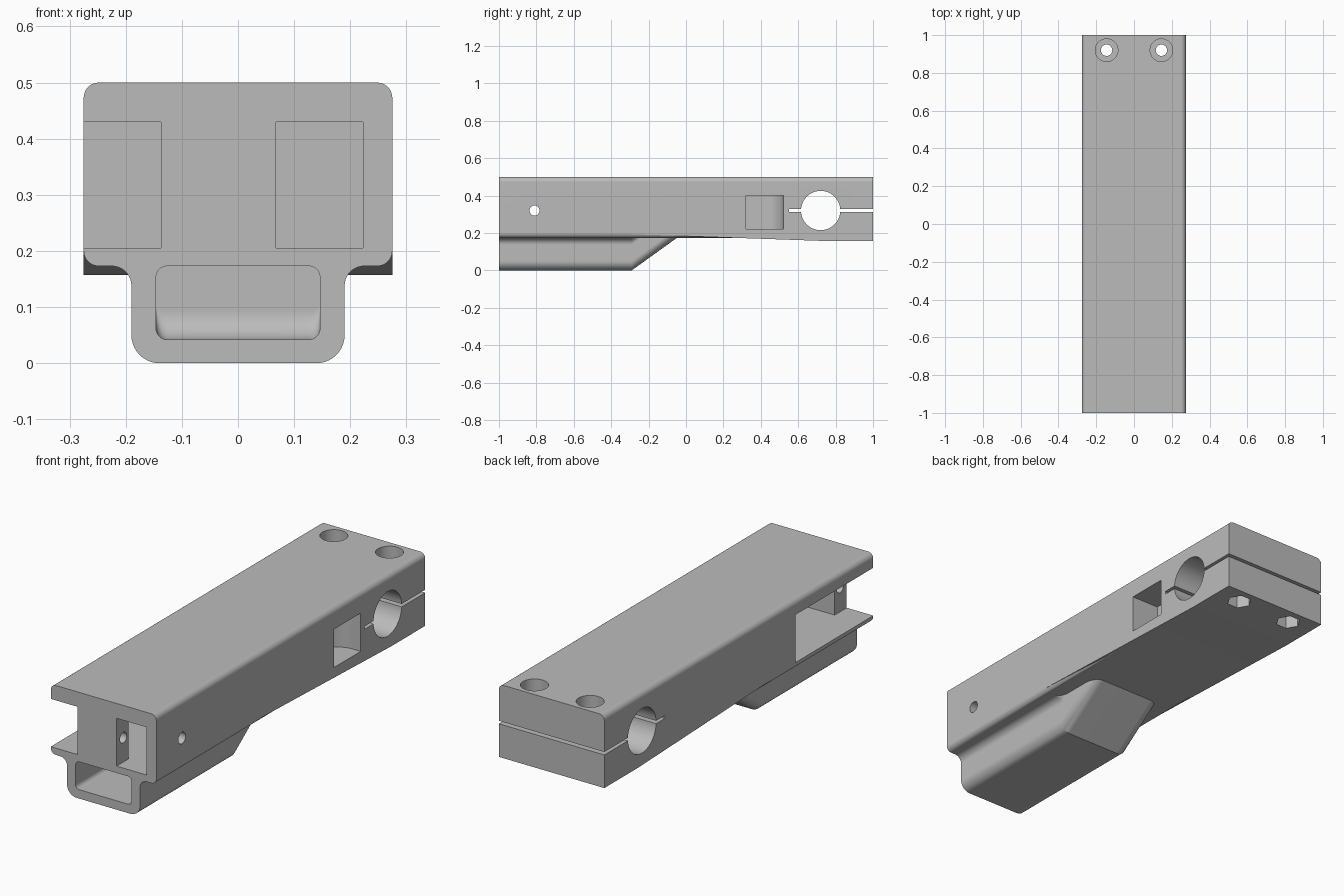
import bpy, bmesh
from math import sin, cos, pi, radians

if "Cube" in bpy.data.objects:
    bpy.data.objects.remove(bpy.data.objects["Cube"], do_unlink=True)

grey = bpy.data.materials.new("plain_grey")
grey.use_nodes = True
colour = (0.5, 0.5, 0.5, 1)
grey.diffuse_color = colour
grey.node_tree.nodes["Principled BSDF"].inputs["Base Color"].default_value = colour


def loft(name, rings):
    """Closed solid through rings of equal point count."""
    bm = bmesh.new()
    loops = [[bm.verts.new(p) for p in ring] for ring in rings]
    n = len(loops[0])
    for a, b in zip(loops, loops[1:]):
        for i in range(n):
            j = (i + 1) % n
            bm.faces.new((a[i], a[j], b[j], b[i]))
    bm.faces.new(loops[0])
    bm.faces.new(loops[-1])
    bmesh.ops.recalc_face_normals(bm, faces=bm.faces)
    mesh = bpy.data.meshes.new(name)
    bm.to_mesh(mesh)
    bm.free()
    mesh.materials.append(grey)
    obj = bpy.data.objects.new(name, mesh)
    bpy.context.collection.objects.link(obj)
    return obj


def prism(name, outline, axis, lo, hi):
    """Extrude a 2D outline along an axis."""
    place = {"x": lambda a, b, t: (t, a, b),
             "y": lambda a, b, t: (a, t, b),
             "z": lambda a, b, t: (a, b, t)}[axis]
    return loft(name, [[place(a, b, t) for a, b in outline] for t in (lo, hi)])


def arc(cx, cy, r, start, end, steps=10):
    angles = [radians(start + (end - start) * i / steps) for i in range(steps + 1)]
    return [(cx + r * cos(a), cy + r * sin(a)) for a in angles]


def rounded(x0, x1, z0, z1, r):
    return (arc(x1 - r, z1 - r, r, 0, 90) + arc(x0 + r, z1 - r, r, 90, 180)
            + arc(x0 + r, z0 + r, r, 180, 270) + arc(x1 - r, z0 + r, r, 270, 360))


def rect(a0, a1, b0, b1):
    return [(a0, b0), (a1, b0), (a1, b1), (a0, b1)]


def circle(a, b, r, sides=48):
    return [(a + r * cos(2 * pi * i / sides), b + r * sin(2 * pi * i / sides))
            for i in range(sides)]


def combine(target, tool, operation):
    mod = target.modifiers.new(operation, "BOOLEAN")
    mod.operation = operation
    mod.solver = "EXACT"
    mod.object = tool
    bpy.context.view_layer.objects.active = target
    bpy.ops.object.modifier_apply(modifier=mod.name)
    bpy.data.objects.remove(tool, do_unlink=True)


# Main bar with rounded long edges
W = 0.275
body = prism("arm_body", rounded(-W, W, 0.173, 0.5, 0.027), "y", -1, 1)

# Square-edged underside that deepens towards the clamp end
underside = [(-0.3, 0.1935), (0.75, 0.157), (1, 0.157), (1, 0.3), (-0.3, 0.3)]
combine(body, prism("underside", underside, "x", -W, W), "UNION")

# Lower tray: filleted outline swept back, then up the slope
half = arc(0.14, 0.05, 0.05, -90, 0) + arc(0.225, 0.138, 0.035, 180, 90) + [(0.225, 0.19)]
outline = half + [(-x, z) for x, z in reversed(half)]
tray = loft("tray", [[(x, y, z + up) for x, z in outline]
                     for y, up in ((-1, 0), (-0.29, 0), (-0.04, 0.18))])
combine(body, tray, "UNION")

# Tray pocket with a coved far end
hollow = rounded(-0.146, 0.146, 0.042, 0.173, 0.02)
cove = [(-1.1, 0)] + [(y, 0.05 + s) for y, s in arc(-0.3, 0, 0.05, -90, 0, 8)]
rings = [[(x, y, 0.173 - (0.173 - z) * (1 - lift / 0.131)) for x, z in hollow]
         for y, lift in cove]
cuts = [loft("tray_pocket", rings)]

# Front cavity around the anchor post, open to one side
cuts += [
    prism("cavity", rect(-0.4, 0.223, 0.205, 0.43), "y", -0.91, -0.42),
    prism("open_slot", rect(-0.4, -0.137, 0.205, 0.43), "y", -1.1, -0.8),
    prism("front_opening", rect(0.068, 0.223, 0.205, 0.43), "y", -1.1, -0.8),
    prism("wall_hole", circle(-0.81, 0.32, 0.027), "x", 0.2, 0.4),
    prism("post_hole", circle(-0.95, 0.32, 0.025), "x", -0.2, 0.1),
]

# Side window with a curved inner corner
window = [(0.4, 0.32), (0.4, 0.52)] + arc(0.23, 0.42, 0.1, 90, 180) + [(0.13, 0.32)]
cuts.append(prism("side_window", window, "z", 0.22, 0.4))

# Clamp bore and its split
cuts += [
    prism("clamp_bore", circle(0.72, 0.32, 0.105, 64), "x", -0.4, 0.4),
    prism("clamp_split", rect(0.55, 1.1, 0.313, 0.327), "x", -0.4, 0.4),
]

# Clamp bolts: counterbore above, hexagonal nut recess below
for x in (-0.145, 0.145):
    cuts += [
        prism("bolt_hole", circle(x, 0.92, 0.03, 32), "z", 0.1, 0.6),
        prism("bolt_head_recess", circle(x, 0.92, 0.06), "z", 0.4, 0.6),
        prism("nut_recess", circle(x, 0.92, 0.056, 6), "z", 0.1, 0.22),
    ]
for cutter in cuts:
    combine(body, cutter, "DIFFERENCE")

# Smooth rounded surfaces, crisp corners
bpy.ops.object.select_all(action="DESELECT")
body.select_set(True)
bpy.context.view_layer.objects.active = body
bpy.ops.object.shade_smooth_by_angle(angle=radians(30))
body.modifiers.new("even_shading", "WEIGHTED_NORMAL").keep_sharp = True
